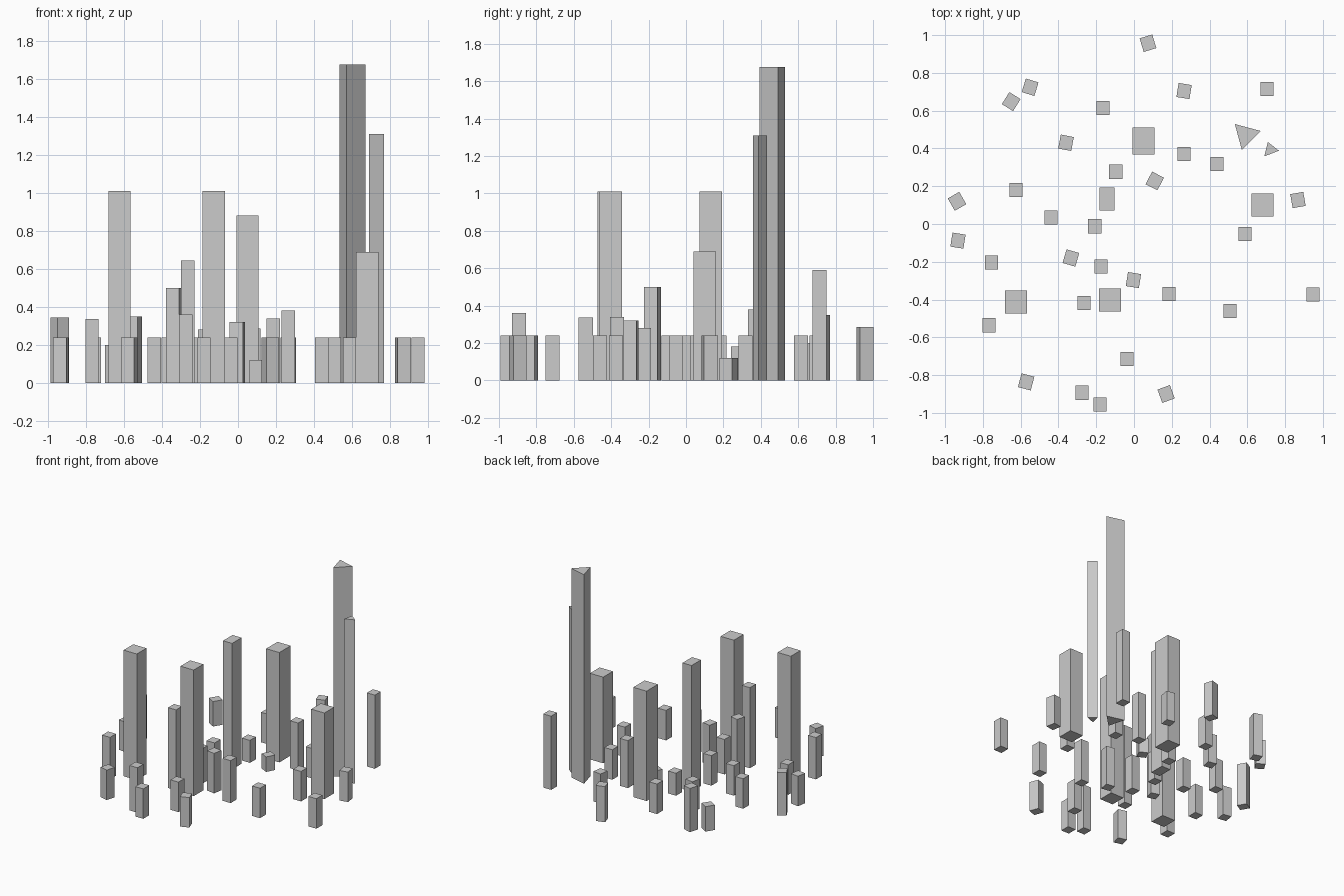
import bpy, bmesh
from math import cos, sin, radians

def prism(name, pts, height):
    """Extrude a ground outline straight up from z = 0."""
    bm = bmesh.new()
    face = bm.faces.new([bm.verts.new((x, y, 0)) for x, y in pts])
    top = bmesh.ops.extrude_face_region(bm, geom=[face], use_keep_orig=True)
    verts = [g for g in top["geom"] if isinstance(g, bmesh.types.BMVert)]
    bmesh.ops.translate(bm, verts=verts, vec=(0, 0, height))
    bmesh.ops.recalc_face_normals(bm, faces=bm.faces[:])
    mesh = bpy.data.meshes.new(name)
    bm.to_mesh(mesh)
    bm.free()
    bpy.context.collection.objects.link(bpy.data.objects.new(name, mesh))

def tower(name, x, y, height=0.24, turn=0, w=0.07, d=0.075):
    """Rectangular tower with its footprint turned about z."""
    c, s = cos(radians(turn)), sin(radians(turn))
    corners = [(-w/2, -d/2), (w/2, -d/2), (w/2, d/2), (-w/2, d/2)]
    prism(name, [(x + c*a - s*b, y + s*a + c*b) for a, b in corners], height)

# large square towers
tower("large_tower_back", 0.05, 0.44, 0.88, 0, 0.117, 0.143)
tower("large_tower_middle", -0.143, 0.132, 1.01, 0, 0.08, 0.12)
tower("large_tower_right", 0.68, 0.10, 0.69, 0, 0.117, 0.122)
tower("large_tower_left", -0.624, -0.413, 1.01, 0, 0.117, 0.122)
tower("large_tower_front", -0.127, -0.402, 1.01, 0, 0.117, 0.122)

# triangular towers
prism("tall_triangular_tower", [(0.534, 0.529), (0.571, 0.392), (0.672, 0.492)], 1.675)
prism("small_triangular_tower", [(0.709, 0.434), (0.69, 0.358), (0.767, 0.388)], 1.31)

# low straight blocks of the common height
for x, y in [(-0.164, 0.614), (0.44, 0.317), (-0.624, 0.18), (-0.44, 0.035),
             (-0.208, -0.012), (0.587, -0.053), (-0.755, -0.203),
             (0.947, -0.373), (0.508, -0.46), (-0.037, -0.714), (-0.18, -0.955)]:
    tower("low_block", x, y)

# straight blocks with their own heights
for x, y, h in [(0.704, 0.714, 0.59), (0.265, 0.37, 0.38), (-0.097, 0.277, 0.18),
                (-0.175, -0.225, 0.28), (0.185, -0.37, 0.34), (-0.265, -0.418, 0.645),
                (-0.768, -0.536, 0.335), (-0.275, -0.893, 0.36)]:
    tower("straight_block", x, y, h)

# turned blocks: position, height, angle
for x, y, h, t in [(0.074, 0.957, 0.285, 17), (-0.55, 0.724, 0.35, -17),
                   (-0.65, 0.648, 0.2, -32), (0.265, 0.704, 0.24, -9),
                   (-0.36, 0.43, 0.24, -11), (0.11, 0.228, 0.12, -27),
                   (-0.937, 0.12, 0.345, 30), (0.868, 0.127, 0.24, 10),
                   (-0.932, -0.088, 0.24, -9), (-0.334, -0.18, 0.5, -16),
                   (-0.003, -0.297, 0.32, -9), (-0.571, -0.836, 0.24, -15),
                   (0.17, -0.9, 0.24, 20)]:
    tower("turned_block", x, y, h, t)
